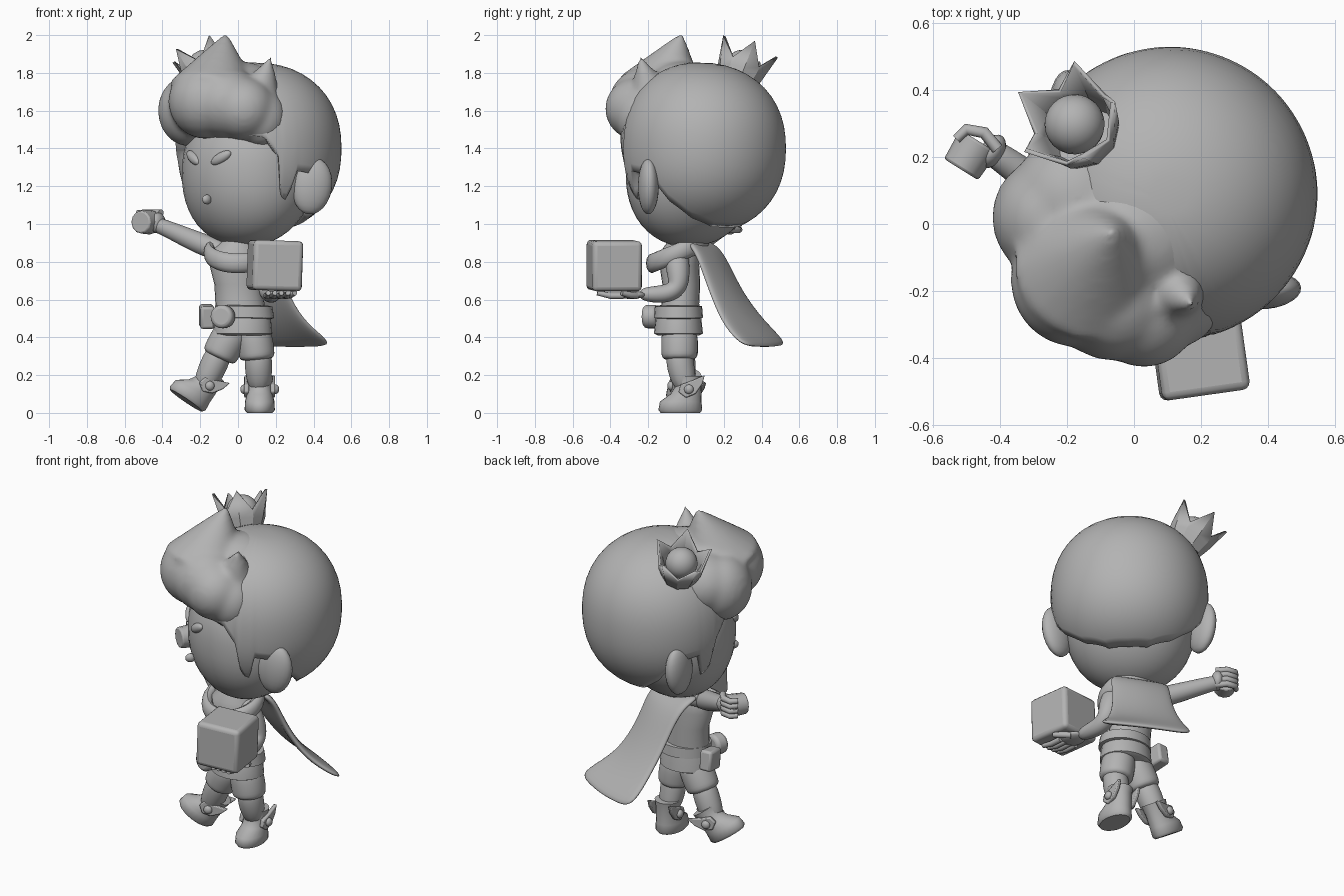
import bpy, bmesh, math
from mathutils import Vector, Matrix, Euler

if "Cube" in bpy.data.objects:
    bpy.data.objects.remove(bpy.data.objects["Cube"])

GREY = (0.45, 0.45, 0.45, 1)
mat = bpy.data.materials.new("plain grey")
mat.use_nodes = True
mat.diffuse_color = GREY
mat.node_tree.nodes["Principled BSDF"].inputs["Base Color"].default_value = GREY


# ---- helpers ----
def finish(name, bm, matrix=None, angle=40, **mods):
    """Turn a bmesh into a shaded object; mods maps modifier type to settings."""
    if matrix:
        bm.transform(matrix)
    bmesh.ops.recalc_face_normals(bm, faces=bm.faces)
    me = bpy.data.meshes.new(name)
    bm.to_mesh(me)
    bm.free()
    me.materials.append(mat)
    me.polygons.foreach_set("use_smooth", [True] * len(me.polygons))
    me.set_sharp_from_angle(angle=math.radians(angle))
    ob = bpy.data.objects.new(name, me)
    bpy.context.collection.objects.link(ob)
    for kind, settings in mods.items():
        m = ob.modifiers.new(kind.title(), kind)
        for key, value in settings.items():
            setattr(m, key, value)
    return ob


def place(loc, rot=(0, 0, 0)):
    return Matrix.Translation(loc) @ Euler([math.radians(a) for a in rot]).to_matrix().to_4x4()


def blob(bm, loc, radii, rot=(0, 0, 0), seg=24):
    m = place(loc, rot) @ Matrix.Diagonal((*radii, 1))
    bmesh.ops.create_uvsphere(bm, u_segments=seg, v_segments=seg // 2, radius=1, matrix=m)


def loft(bm, rings, closed=True, caps=(True, True)):
    rows = [[bm.verts.new(p) for p in r] for r in rings]
    n = len(rows[0])
    for a, b in zip(rows, rows[1:]):
        for i in range(n if closed else n - 1):
            j = (i + 1) % n
            bm.faces.new((a[i], a[j], b[j], b[i]))
    for row, cap in zip((rows[0], rows[-1]), caps):
        if cap:
            bm.faces.new(row)


def turned(bm, profile, n=24):
    """Stack of ellipses given as (z, centre x, centre y, radius x, radius y)."""
    turns = [math.tau * i / n for i in range(n)]
    loft(bm, [[(cx + rx * math.cos(t), cy + ry * math.sin(t), z) for t in turns]
              for z, cx, cy, rx, ry in profile])


def tube(bm, path, n=10):
    """Limb through (x, y, z, radius) points."""
    pts = [Vector(p[:3]) for p in path]
    q, old, rings = None, Vector((0, 0, 1)), []
    for i, p in enumerate(pts):
        d = (pts[min(i + 1, len(pts) - 1)] - pts[max(i - 1, 0)]).normalized()
        turn = old.rotation_difference(d)
        q, old = (turn @ q if q else turn), d
        r = path[i][3]
        rings.append([p + q @ Vector((r * math.cos(math.tau * k / n), r * math.sin(math.tau * k / n), 0))
                      for k in range(n)])
    loft(bm, rings)


def limb(name, *path):
    bm = bmesh.new()
    tube(bm, path)
    return finish(name, bm, SUBSURF=dict(levels=2, render_levels=2))


def round_off(u):
    return max(0, 1 - abs(u) ** 2.25) ** 0.47


# ---- head, turned to its right ----
HEAD = place((0.09, 0.07, 0), (0, 0, -43))

# the face narrows towards a chin that sits forward of the nape
bm = bmesh.new()
profile = []
for k in range(1, 24):
    u = math.cos(math.pi * k / 24)
    low, r = max(0, -u), round_off(u)
    profile.append((1.27 + 0.39 * u, 0, -0.04 - 0.04 * low, 0.365 * r, 0.355 * r * (1 - 0.14 * low)))
turned(bm, profile, n=40)
finish("face", bm, HEAD)

bm = bmesh.new()
for s in (-1, 1):
    blob(bm, (0.405 * s, 0.01, 1.2), (0.105, 0.055, 0.15), (0, 9 * s, 48 * s))
finish("ears", bm, HEAD)

bm = bmesh.new()
for s in (-1, 1):
    blob(bm, (0.1 * s, -0.37, 1.35), (0.065, 0.025, 0.028), (0, -28 * s, 16 * s))
finish("eyes", bm, HEAD)

bm = bmesh.new()
blob(bm, (0.015, -0.39, 1.13), (0.02, 0.03, 0.026), seg=16)
finish("nose", bm, HEAD)

# hair cap with a hairline that dips at the sideburns and the nape
HAIRLINE = [(0, 1.5), (50, 1.46), (60, 1.36), (64, 1.13), (70, 1.12),
            (75, 1.28), (95, 1.26), (108, 1.12), (125, 1.03), (150, 0.985), (181, 0.98)]


def hairline(deg):
    for (a, za), (b, zb) in zip(HAIRLINE, HAIRLINE[1:]):
        if deg <= b:
            return za + (zb - za) * (deg - a) / (b - a)


bm = bmesh.new()
COLS, ROWS = 120, 20
rings = []
for k in range(1, ROWS + 1):
    ring = []
    for i in range(COLS):
        az = math.tau * i / COLS - math.pi
        low = math.acos((hairline(abs(math.degrees(az))) - 1.4) / 0.455)
        u = math.cos(low * k / ROWS)
        r = (0.439 - 0.027 * math.cos(az)) * round_off(u)
        ring.append((r * math.sin(az), -r * math.cos(az), 1.4 + 0.455 * u))
    rings.append(ring)
loft(bm, rings, caps=(True, False))
finish("hair_cap", bm, HEAD, SOLIDIFY=dict(thickness=0.075, offset=-1))

# swept quiff, fused from lobes and pointed tufts
bm = bmesh.new()
for loc, radii in [((-0.17, -0.17, 1.65), (0.2, 0.2, 0.2)),
                   ((-0.06, -0.21, 1.64), (0.2, 0.2, 0.19)),
                   ((0.03, -0.25, 1.61), (0.17, 0.18, 0.17)),
                   ((0.12, -0.23, 1.56), (0.14, 0.14, 0.16)),
                   ((-0.26, 0.02, 1.6), (0.165, 0.18, 0.19)),
                   ((-0.17, 0.08, 1.63), (0.2, 0.19, 0.18)),
                   ((0.02, -0.02, 1.68), (0.22, 0.22, 0.18))]:
    blob(bm, loc, radii)
for base, tip, r in [((-0.12, -0.12, 1.7), (-0.06, -0.02, 2.015), 0.25),
                     ((0.08, -0.16, 1.58), (0.175, -0.245, 1.89), 0.18)]:
    base, tip = Vector(base), Vector(tip)
    axis = tip - base
    m = Matrix.Translation((base + tip) / 2) @ axis.to_track_quat("Z", "Y").to_matrix().to_4x4()
    bmesh.ops.create_cone(bm, cap_ends=True, segments=20, radius1=r, radius2=0.004,
                          depth=axis.length, matrix=m)
finish("hair_quiff", bm, REMESH=dict(mode="VOXEL", voxel_size=0.016, use_smooth_shade=True),
       SMOOTH=dict(factor=0.5, iterations=12))

# ---- crown, tilted on the back of the head ----
CROWN = Matrix.Translation((-0.14, 0.26, 1.73)) @ \
    Vector((-0.33, 0.33, 0.9)).to_track_quat("Z", "Y").to_matrix().to_4x4()
bm = bmesh.new()
turns = [math.tau * i / 10 for i in range(10)]
loft(bm, [[(0.1 * math.cos(t), 0.1 * math.sin(t), 0) for t in turns],
          [(0.125 * math.cos(t), 0.125 * math.sin(t), 0.07) for t in turns],
          [(r * math.cos(t), r * math.sin(t), z)
           for t, (r, z) in zip(turns, [(0.165, 0.22), (0.13, 0.11)] * 5)]], caps=(True, False))
finish("crown", bm, CROWN, angle=25, SOLIDIFY=dict(thickness=0.014, offset=-1))
bm = bmesh.new()
blob(bm, (0, 0, 0.115), (0.09, 0.09, 0.09))
finish("crown_cushion", bm, CROWN)

# ---- body ----
bm = bmesh.new()
turned(bm, [(0.46, 0.02, -0.035, 0.135, 0.11), (0.58, 0.01, -0.03, 0.13, 0.1),
            (0.68, 0, -0.025, 0.125, 0.1), (0.78, -0.01, -0.035, 0.14, 0.105),
            (0.86, -0.01, -0.03, 0.13, 0.1), (0.91, 0, -0.02, 0.08, 0.075), (0.98, 0.01, 0, 0.07, 0.07)])
finish("torso", bm)

bm = bmesh.new()
turned(bm, [(0.41, 0.025, -0.04, 0.14, 0.11), (0.42, 0.025, -0.04, 0.157, 0.13),
            (0.51, 0.025, -0.04, 0.148, 0.12), (0.56, 0.02, -0.035, 0.13, 0.105)])
finish("tunic_skirt", bm)

bm = bmesh.new()
turned(bm, [(0.5, 0.025, -0.04, 0.14, 0.11), (0.505, 0.025, -0.04, 0.158, 0.13),
            (0.565, 0.02, -0.04, 0.152, 0.125), (0.57, 0.02, -0.04, 0.13, 0.1)])
finish("belt", bm, place((0, 0, 0), (0, 1, 0)))

bm = bmesh.new()
bmesh.ops.create_cone(bm, cap_ends=True, segments=24, radius1=0.062, radius2=0.062, depth=0.08,
                      matrix=place((-0.08, -0.185, 0.51), (90, 0, -15)))
finish("round_pouch", bm, BEVEL=dict(width=0.02, segments=3))

bm = bmesh.new()
bmesh.ops.create_cube(bm, matrix=place((-0.165, 0.0, 0.51), (0, 8, -85)) @ Matrix.Diagonal((0.12, 0.075, 0.12, 1)))
finish("hip_pouch", bm, BEVEL=dict(width=0.014, segments=2))

# ---- cape: collar roll and a sheet blown back to the left ----
collar = [(0.15 * math.cos(t), 0.135 * math.sin(t) - 0.045, 0.847 + 0.055 * math.sin(t))
          for t in [math.tau * i / 32 for i in range(32)]]
bm = bmesh.new()
rings = []
for x, y, z in collar:
    out = Vector((x, y + 0.045, 0)).normalized()
    rings.append([Vector((x, y, z)) + out * 0.032 * math.cos(a) + Vector((0, 0, 0.052 * math.sin(a)))
                  for a in [math.tau * k / 12 for k in range(12)]])
loft(bm, rings + rings[:1], caps=(False, False))
bmesh.ops.remove_doubles(bm, verts=bm.verts, dist=0.0005)
finish("cape_collar", bm)

right_edge = [(-0.15, 0.06, 0.91), (-0.12, 0.16, 0.89), (-0.08, 0.22, 0.79),
              (-0.05, 0.29, 0.64), (-0.02, 0.41, 0.48), (0.0, 0.54, 0.36)]
left_edge = [(0.17, 0.01, 0.9), (0.215, 0.05, 0.85), (0.235, 0.09, 0.74),
             (0.28, 0.14, 0.6), (0.37, 0.2, 0.46), (0.525, 0.3, 0.355)]
bm = bmesh.new()
rows = []
for a, b in zip(right_edge, left_edge):
    sag = [0.04 * math.sin(math.pi * k / 4) for k in range(5)]
    rows.append([Vector(a).lerp(Vector(b), k / 4) + Vector((0.4, 0.7, -0.3)) * sag[k] for k in range(5)])
loft(bm, rows, closed=False, caps=(False, False))
finish("cape", bm, SOLIDIFY=dict(thickness=0.036, offset=0), SUBSURF=dict(levels=2, render_levels=2))

# ---- arms and hands ----
limb("right_arm", (-0.06, -0.02, 0.85, 0.05), (-0.13, 0.01, 0.87, 0.062), (-0.22, 0.07, 0.905, 0.06),
     (-0.33, 0.15, 0.955, 0.05), (-0.4, 0.2, 0.985, 0.045), (-0.44, 0.225, 1.0, 0.04))
limb("left_arm", (0.07, -0.04, 0.86, 0.05), (0.11, -0.05, 0.82, 0.07), (0.145, -0.04, 0.74, 0.065),
     (0.16, -0.04, 0.67, 0.058), (0.165, -0.08, 0.635, 0.055), (0.18, -0.16, 0.625, 0.048),
     (0.19, -0.25, 0.63, 0.035))

bm = bmesh.new()
blob(bm, (0.2, -0.29, 0.625), (0.065, 0.075, 0.022))
for i in range(4):
    x = 0.15 + 0.035 * i
    tube(bm, [(x, -0.33, 0.62, 0.017), (x + 0.005, -0.4, 0.62, 0.017), (x + 0.01, -0.47, 0.635, 0.013)])
tube(bm, [(0.24, -0.26, 0.62, 0.018), (0.28, -0.3, 0.625, 0.018), (0.3, -0.34, 0.635, 0.014)])
finish("left_hand", bm, angle=60)

CUP = place((-0.49, 0.205, 1.01), (0, 0, -32))
bm = bmesh.new()
bmesh.ops.create_cone(bm, cap_ends=True, segments=12, radius1=0.066, radius2=0.06, depth=0.1,
                      matrix=Matrix.Rotation(math.pi / 2, 4, "X"))
finish("held_cylinder", bm, CUP, BEVEL=dict(width=0.008, segments=2))

bm = bmesh.new()
blob(bm, (0.05, 0.045, -0.005), (0.035, 0.055, 0.055))
for i in range(4):
    z = 0.05 - 0.03 * i
    tube(bm, [(0.06, 0.06, z, 0.018), (0.0, 0.08, z, 0.018), (-0.05, 0.06, z, 0.017), (-0.06, 0.02, z, 0.014)])
finish("right_hand", bm, CUP, angle=60)

bm = bmesh.new()
bmesh.ops.create_cube(bm, size=0.265, matrix=place((0.195, -0.38, 0.78), (0, 2, 8)))
finish("carried_block", bm, BEVEL=dict(width=0.024, segments=3))

# ---- legs ----
limb("left_shorts", (0.07, -0.035, 0.46, 0.09), (0.085, -0.035, 0.4, 0.104),
     (0.1, -0.035, 0.31, 0.102), (0.102, -0.035, 0.275, 0.095))
limb("right_shorts", (-0.02, -0.035, 0.46, 0.09), (-0.045, -0.035, 0.4, 0.104),
     (-0.09, -0.03, 0.32, 0.102), (-0.105, -0.03, 0.285, 0.095))
limb("left_shin", (0.105, -0.035, 0.36, 0.07), (0.108, -0.035, 0.25, 0.082), (0.115, 0.01, 0.1, 0.06))
limb("right_shin", (-0.08, -0.03, 0.36, 0.07), (-0.13, -0.02, 0.25, 0.082), (-0.2, -0.01, 0.1, 0.06))

FLAP = [(-0.04, 0.11), (0.0, 0.08), (0.05, 0.1), (0.085, 0.15), (0.1, 0.2), (0.03, 0.17), (-0.03, 0.15)]
for side, frame in (("left", place((0.115, 0.0, 0.0))),
                    ("right", place((-0.25, -0.02, 0.048), (-34, 0, -75)))):
    bm = bmesh.new()
    turned(bm, [(0, 0, -0.03, 0.068, 0.104), (0.015, 0, -0.03, 0.08, 0.116), (0.06, 0, -0.028, 0.078, 0.11),
                (0.1, 0, 0, 0.068, 0.082), (0.15, 0, 0.015, 0.064, 0.066), (0.195, 0, 0.015, 0.072, 0.072)])
    finish(side + "_boot", bm, frame, angle=50)
    for s, label in ((1, "a"), (-1, "b")):
        bm = bmesh.new()
        loft(bm, [[(s * x, y, z) for y, z in FLAP] for x in (0.058, 0.082)])
        finish(f"{side}_boot_flap_{label}", bm, frame, BEVEL=dict(width=0.006, segments=2))
        bm = bmesh.new()
        blob(bm, (0.085 * s, 0.015, 0.125), (0.018, 0.025, 0.025), seg=16)
        finish(f"{side}_boot_button_{label}", bm, frame)
